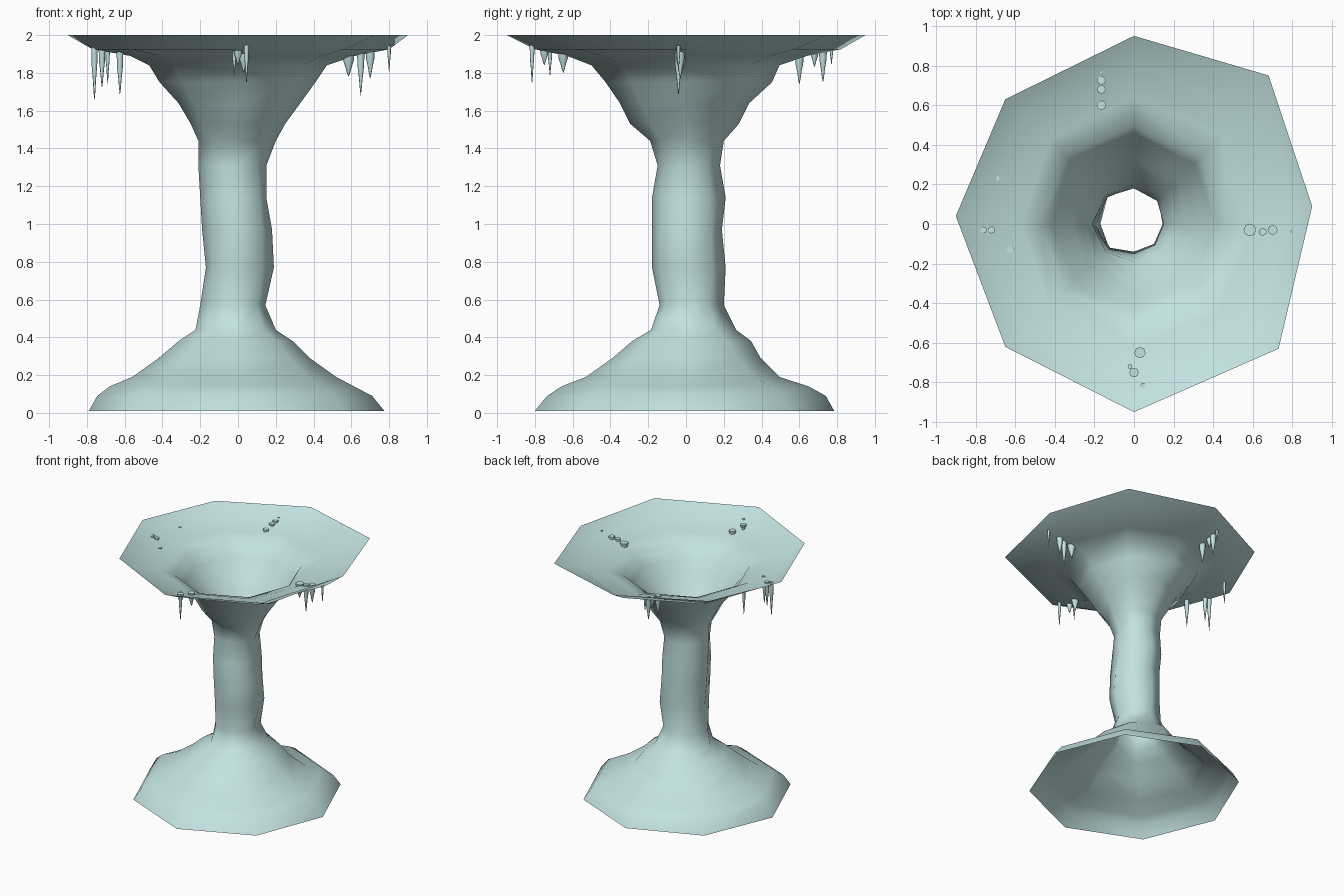
import bpy, math

ice = bpy.data.materials.new("ice")
ice.diffuse_color = (0.55, 0.76, 0.76, 1)


def make_object(name, verts, faces):
    mesh = bpy.data.meshes.new(name)
    mesh.from_pydata(verts, [], faces)
    mesh.materials.append(ice)
    mesh.update()
    obj = bpy.data.objects.new(name, mesh)
    bpy.context.collection.objects.link(obj)
    bpy.ops.object.select_all(action='DESELECT')
    obj.select_set(True)
    bpy.context.view_layer.objects.active = obj
    bpy.ops.object.shade_smooth_by_angle(angle=math.radians(60))
    return obj


def bridge(rings, n):
    return [(i * n + j, i * n + (j + 1) % n, (i + 1) * n + (j + 1) % n, (i + 1) * n + j)
            for i in range(rings - 1) for j in range(n)]


# Column profile: height, then reach towards right, back, left, front
profile = [
    (0.01, .775, .785, .79, .80), (0.09, .71, .74, .745, .735),
    (0.14, .615, .65, .68, .66), (0.19, .52, .495, .56, .53),
    (0.29, .38, .395, .42, .39), (0.38, .29, .345, .315, .285),
    (0.44, .20, .265, .225, .185), (0.57, .145, .20, .20, .14),
    (0.77, .19, .21, .17, .18), (0.97, .18, .19, .19, .18),
    (1.14, .15, .21, .20, .18), (1.31, .15, .18, .21, .15),
    (1.44, .20, .20, .21, .19), (1.53, .25, .28, .25, .295),
    (1.64, .33, .335, .315, .35), (1.75, .41, .455, .415, .425),
    (1.84, .47, .495, .47, .50), (1.89, .62, .64, .57, .63),
    (1.925, .80, .82, .77, .80), (2.0, .90, .95, .90, .95),
]
rim = {1: (.68, .75), 3: (-.65, .63), 5: (-.65, -.62), 7: (.73, -.63)}
verts = []
for z, *reach in profile:
    for j in range(8):
        a = math.radians(45 * j)
        r = (reach[j // 2] + reach[(j + 1) // 2 % 4]) / 2
        x, y = r * math.cos(a), r * math.sin(a)
        # uneven upper rim
        if z == 2.0:
            x, y = rim.get(j, (x, y + (.09 if j == 0 else .04 if j == 4 else 0)))
        verts.append((x, y, z))
make_object("ice_column", verts, bridge(len(profile), 8))


# Icicles: x, y, radius, tip height
clusters = {
    "left": [(-.76, -.03, .017, 1.65), (-.72, -.03, .018, 1.72),
             (-.69, .23, .012, 1.74), (-.625, -.13, .018, 1.68)],
    "right": [(.585, -.03, .032, 1.78), (.65, -.04, .02, 1.68),
              (.70, -.03, .025, 1.77), (.80, -.04, .01, 1.80)],
    "front": [(.03, -.65, .028, 1.80), (0, -.75, .024, 1.84),
              (-.02, -.72, .012, 1.78), (.045, -.815, .013, 1.74)],
    "back": [(-.165, .60, .024, 1.74), (-.165, .68, .022, 1.83),
             (-.165, .725, .022, 1.75), (-.165, .77, .01, 1.84)],
}


def icicle(name, x, y, r, tip):
    top = 1.905 + 0.2 * (math.hypot(x, y) - 0.6)
    n, rings = 8, [(0, 1), (.35, .85), (.6, .5), (.85, .25)]
    v = [(x + r * s * math.cos(math.tau * j / n), y + r * s * math.sin(math.tau * j / n),
          top + (tip - top) * t) for t, s in rings for j in range(n)]
    v.append((x, y, tip))
    f = [q[::-1] for q in bridge(len(rings), n)] + [tuple(range(n))]
    f += [(3 * n + (j + 1) % n, 3 * n + j, 4 * n) for j in range(n)]
    make_object(name, v, f)


for side, group in clusters.items():
    for i, spec in enumerate(group):
        icicle(f"icicle_{side}_{i + 1}", *spec)
